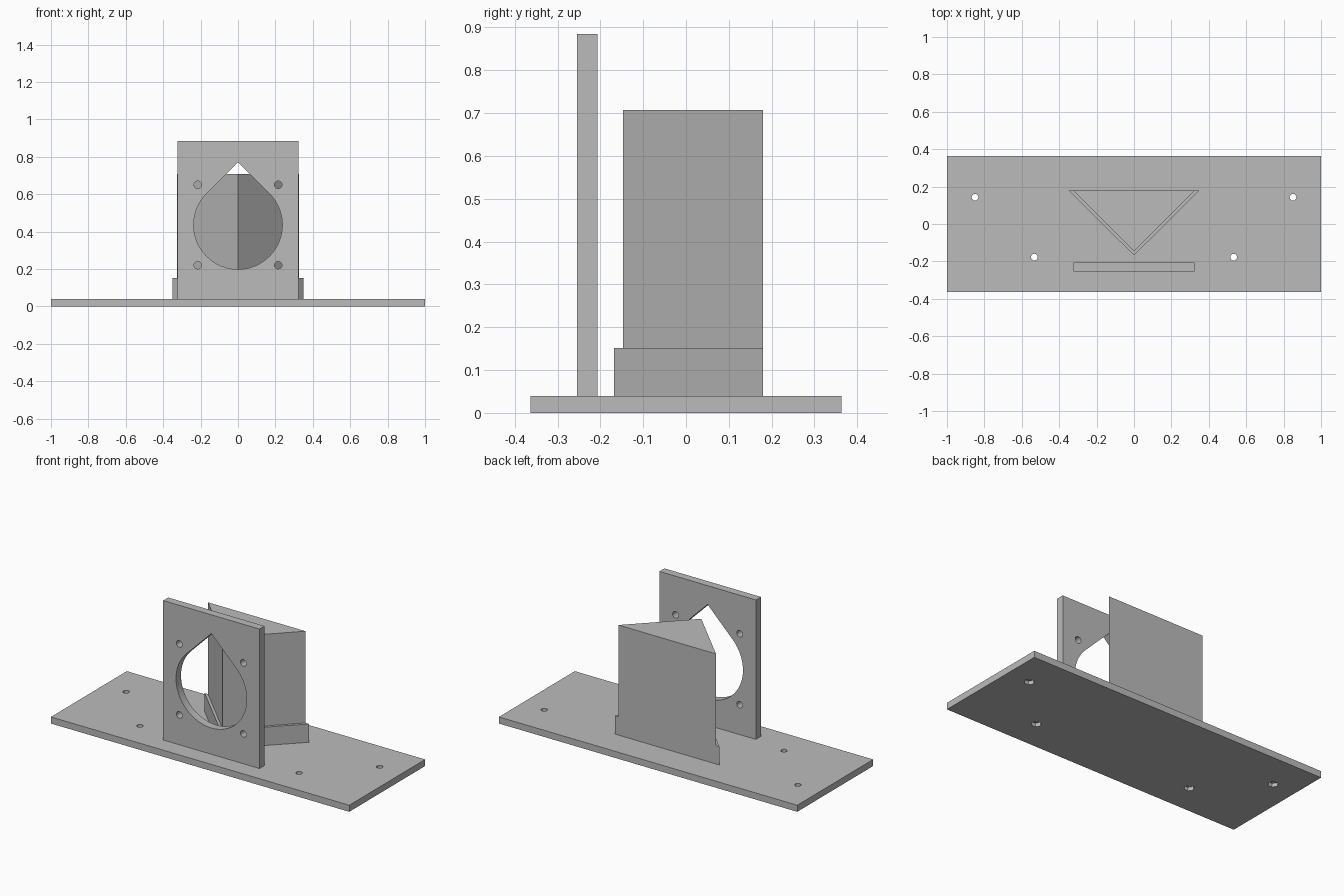
import bpy, bmesh
from math import sin, cos, pi, radians
from mathutils import Matrix

cube = bpy.data.objects.get("Cube")
if cube:
    bpy.data.objects.remove(cube, do_unlink=True)

GREY = (0.5, 0.5, 0.5, 1)
grey = bpy.data.materials.new("plain grey")
grey.use_nodes = True
grey.diffuse_color = GREY
grey.node_tree.nodes["Principled BSDF"].inputs["Base Color"].default_value = GREY

# Turns a flat (x, z) outline into one lying across the y axis
UPRIGHT = Matrix.Rotation(pi / 2, 4, "X")


def prism(name, outline, low, high, turn=None):
    """Extrude a flat outline between two heights, optionally turned."""
    bm = bmesh.new()
    face = bm.faces.new([bm.verts.new((x, y, low)) for x, y in outline])
    grown = bmesh.ops.extrude_face_region(bm, geom=[face])
    top = [v for v in grown["geom"] if isinstance(v, bmesh.types.BMVert)]
    bmesh.ops.translate(bm, verts=top, vec=(0, 0, high - low))
    if turn:
        bm.transform(turn)
    bmesh.ops.recalc_face_normals(bm, faces=bm.faces)
    mesh = bpy.data.meshes.new(name)
    bm.to_mesh(mesh)
    bm.free()
    mesh.materials.append(grey)
    obj = bpy.data.objects.new(name, mesh)
    bpy.context.collection.objects.link(obj)
    return obj


def rectangle(x0, x1, y0, y1):
    return [(x0, y0), (x1, y0), (x1, y1), (x0, y1)]


def circle(cx, cy, r, sides, start=0.0):
    angles = [start + 2 * pi * i / sides for i in range(sides)]
    return [(cx + r * cos(a), cy + r * sin(a)) for a in angles]


def cut(target, cutter):
    cutter.hide_render = True
    cutter.hide_viewport = True
    cutter.display_type = "WIRE"
    mod = target.modifiers.new(cutter.name, "BOOLEAN")
    mod.operation = "DIFFERENCE"
    mod.solver = "EXACT"
    mod.object = cutter


# Base plate with four screw holes and hexagonal nut pockets underneath
THICK = 0.04
base = prism("base_plate", rectangle(-1, 1, -0.363, 0.363), 0, THICK)
for x, y in ((0.85, 0.143), (0.533, -0.177)):
    for side in (-1, 1):
        cut(base, prism("base_screw_cutter", circle(side * x, y, 0.018, 24), -0.1, 0.1))
        cut(base, prism("nut_pocket_cutter", circle(side * x, y, 0.029, 6), -0.1, 0.022))

# Upright mounting panel with a teardrop opening and four screw holes
BACK, FRONT = 0.207, 0.255
MID, RADIUS = 0.436, 0.237
panel = prism("mounting_panel", rectangle(-0.323, 0.323, THICK, 0.885), BACK, FRONT, UPRIGHT)
sweep = [radians(135 + 270 * i / 48) for i in range(49)]
teardrop = [(RADIUS * cos(a), MID + RADIUS * sin(a)) for a in sweep]
teardrop.append((0, MID + RADIUS * 2 ** 0.5))
cut(panel, prism("teardrop_cutter", teardrop, 0.1, 0.4, UPRIGHT))
for x in (-0.215, 0.215):
    for dz in (-0.215, 0.215):
        cut(panel, prism("panel_screw_cutter", circle(x, MID + dz, 0.02, 24), 0.1, 0.4, UPRIGHT))

# Triangular deflector with a wider foot, both flush at the back
for name, half, tip, top in (("deflector", 0.327, -0.147, 0.707),
                             ("deflector_foot", 0.35, -0.168, 0.151)):
    prism(name, [(-half, 0.18), (0, tip), (half, 0.18)], THICK, top)
